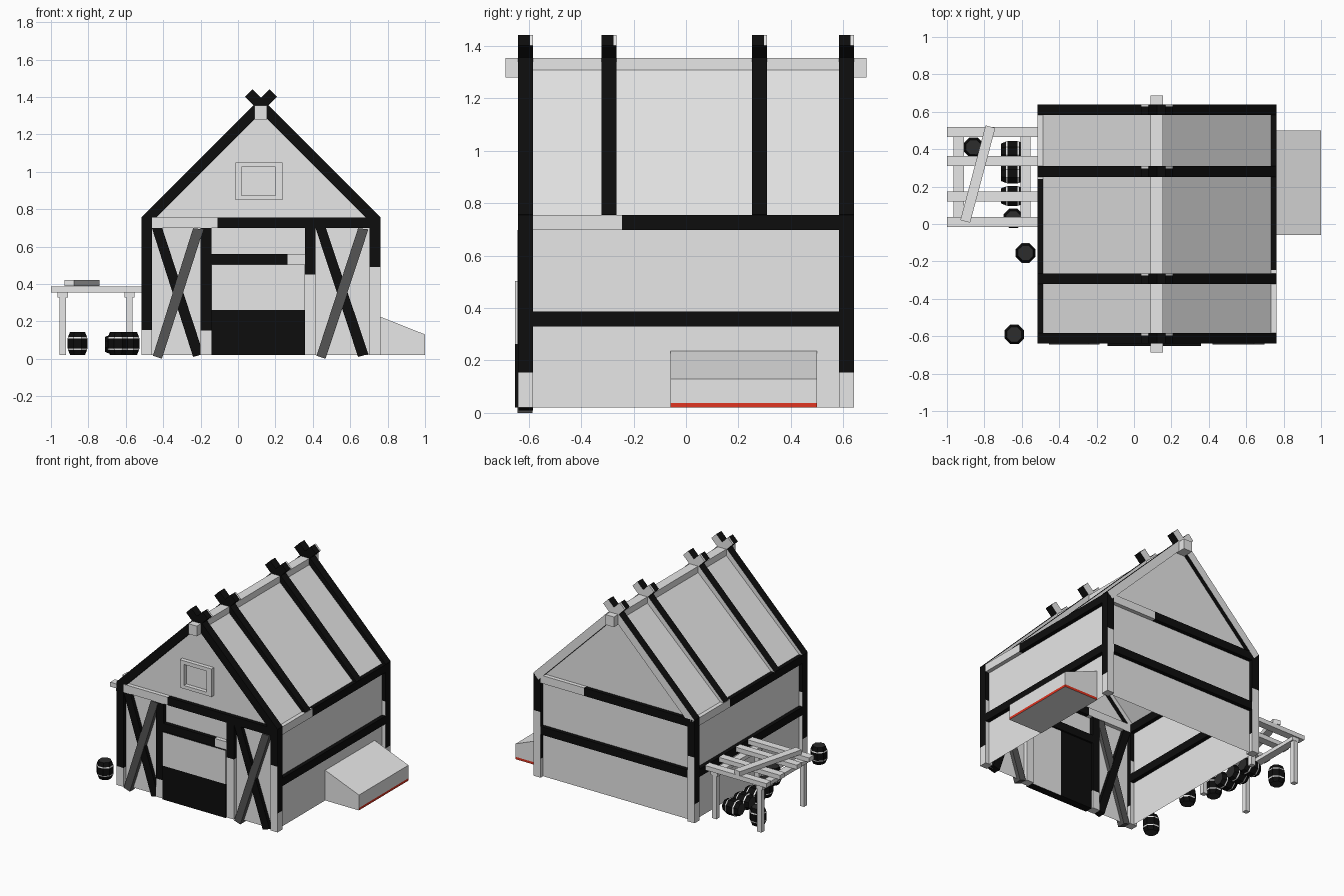
import bpy, bmesh, math
from mathutils import Vector, Matrix

if "Cube" in bpy.data.objects:
    bpy.data.objects.remove(bpy.data.objects["Cube"])

COLOURS = {"light": (0.8, 0.8, 0.8, 1), "black": (0.004, 0.004, 0.004, 1),
           "grey": (0.09, 0.09, 0.09, 1), "charcoal": (0.025, 0.025, 0.025, 1),
           "red": (0.75, 0.035, 0.015, 1)}
KEYS = list(COLOURS)
MATS = []
for key, col in COLOURS.items():
    m = bpy.data.materials.new(key)
    m.diffuse_color = col
    m.use_nodes = True
    m.node_tree.nodes["Principled BSDF"].inputs["Base Color"].default_value = m.diffuse_color
    MATS.append(m)

CX = 0.1225          # barn centre line
T = 0.0285           # half timber thickness
WX = (-0.4875, 0.7325)
WY = (-0.6115, 0.6115)


def finish(bm, name, rule, cuts=()):
    """Cut along axis planes, colour faces by rule (a name or a function), make the object."""
    for axis, val in cuts:
        n = Vector((0, 0, 0))
        n[axis] = 1
        bmesh.ops.bisect_plane(bm, geom=bm.verts[:] + bm.edges[:] + bm.faces[:],
                               plane_co=n * val, plane_no=n)
    bmesh.ops.recalc_face_normals(bm, faces=bm.faces)
    used = []
    for f in bm.faces:
        key = rule(f.calc_center_median(), f.normal) if callable(rule) else rule
        if key not in used:
            used.append(key)
        f.material_index = used.index(key)
    me = bpy.data.meshes.new(name)
    bm.to_mesh(me)
    bm.free()
    for key in used:
        me.materials.append(MATS[KEYS.index(key)])
    ob = bpy.data.objects.new(name, me)
    bpy.context.collection.objects.link(ob)
    return ob


def box(name, x, y, z, rule="light", cuts=()):
    bm = bmesh.new()
    bmesh.ops.create_cube(bm, size=1)
    for v in bm.verts:
        v.co = [r[0] if c < 0 else r[1] for r, c in zip((x, y, z), v.co)]
    return finish(bm, name, rule, cuts)


def prism(name, pts, y0, y1, rule="light", cuts=(), open_bottom=False):
    """Extrude an x-z profile along y."""
    bm = bmesh.new()
    f = bm.faces.new([bm.verts.new((x, y0, z)) for x, z in pts])
    ext = bmesh.ops.extrude_face_region(bm, geom=[f])["geom"]
    for v in ext:
        if isinstance(v, bmesh.types.BMVert):
            v.co.y = y1
    bmesh.ops.recalc_face_normals(bm, faces=bm.faces)
    if open_bottom:
        bmesh.ops.delete(bm, geom=[g for g in bm.faces if g.normal.z < -0.9], context='FACES_ONLY')
    return finish(bm, name, rule, cuts)


def barrel(name, loc, lying=False):
    bm = bmesh.new()
    prof = [(-.062, .043), (-.034, .055), (-.026, .057), (.026, .057), (.034, .055), (.062, .043)]
    rings = [[bm.verts.new((r * math.cos(a * math.pi / 4 + .39), r * math.sin(a * math.pi / 4 + .39), z))
              for a in range(8)] for z, r in prof]
    for lo, hi in zip(rings, rings[1:]):
        for i in range(8):
            bm.faces.new((lo[i], lo[(i + 1) % 8], hi[(i + 1) % 8], hi[i]))
    bm.faces.new(rings[0])
    bm.faces.new(rings[-1])

    def rule(c, n):
        if abs(n.z) > .9:
            return "charcoal"
        return "light" if .027 < abs(c.z) < .033 else "black"
    ob = finish(bm, name, rule)
    rot = Matrix.Rotation(math.pi / 2, 4, 'Y') if lying else Matrix.Identity(4)
    ob.data.transform(Matrix.Translation(loc) @ rot)


def around(v):
    return (v - T, v + T)


# Wall and roof shell, open underneath
prism("barn_shell", [(WX[0], .02), (WX[0], .755), (CX, 1.34), (WX[1], .755), (WX[1], .02)],
      *WY, open_bottom=True)

# Corner posts with pale feet
for ix, x in enumerate(WX):
    for iy, y in enumerate(WY):
        def post_rule(c, n, ix=ix, iy=iy):
            tall = n.y > .5 or (n.y < -.5 and ix == 1)
            return "light" if c.z < (.49 if tall else .155) else "black"
        box("corner_post", around(x), around(y), (.02, .755), post_rule, [(2, .155), (2, .49)])

# Eave beams and middle rails
IX, IY = (WX[0] + T, WX[1] - T), (WY[0] + T, WY[1] - T)
box("front_eave_beam", IX, around(WY[0]), (.698, .755),
    lambda c, n: "light" if c.x < -.11 else "black", [(0, -.11)])
box("back_eave_beam", IX, around(WY[1]), (.698, .755),
    lambda c, n: "light" if c.x > .36 else "black", [(0, .36)])
box("left_eave_beam", around(WX[0]), IY, (.698, .755),
    lambda c, n: "light" if c.y > .24 else "black", [(1, .24)])
box("right_eave_beam", around(WX[1]), IY, (.698, .755),
    lambda c, n: "light" if c.y < -.245 else "black", [(1, -.245)])
for x in WX:
    box("side_rail", around(x), IY, (.33, .387), "black")
box("back_rail", IX, around(WY[1]), (.33, .387), "black")

# Crossing rafters and ridge beam
for y in (WY[0], -.293, .281, WY[1]):
    for s in (1, -1):
        def rafter_rule(c, n, s=s, y=y):
            cap = n.x * s > .5 and n.z > .5 and c.y > y + T - .013
            return "light" if n.y > .5 or cap else "black"
        pts = [(-.516, .757), (.168, 1.441), (.208, 1.401), (-.476, .717)]
        prism("rafter", [(CX + s * (px - CX), pz) for px, pz in pts], y - T, y + T,
              rafter_rule, [(1, y + T - .012)])
box("ridge_beam", (.089, .156), (-.688, .688), (1.28, 1.353))

# Door posts, rail and door
box("door_post_left", (-.20, -.142), around(WY[0]), (.02, .698),
    lambda c, n: "light" if c.z < .15 else "black", [(2, .15)])
box("door_post_right", (.358, .415), around(WY[0]), (.02, .698),
    lambda c, n: "light" if c.z < .45 else "black", [(2, .45)])
box("door_rail", (-.142, .358), around(WY[0]), (.503, .56),
    lambda c, n: "light" if c.x > .265 else "black", [(0, .265)])


def door_rule(c, n):
    if n.y > .5:
        return "black" if c.x < .115 else "light"
    return "black" if c.z < .262 or n.z > .5 else "light"


box("door", (-.142, .358), (-.652, -.596), (.02, .503), door_rule, [(2, .262), (0, .115)])

# Cross braces on the front
for x0, x1 in ((-.46, -.185), (.415, .697)):
    prism("brace_black", [(x0, .698), (x0 + .055, .698), (x1, .025), (x1 - .055, .01)],
          WY[0] - T + .002, WY[0] + T, "black")
    prism("brace_grey", [(x0 + .005, .016), (x0 + .053, 0), (x1, .692), (x1 - .055, .698)],
          WY[0] - T - .003, WY[0] + T - .003,
          "grey")

# Gable window frame
for x, z in (((-.013, .02), (.85, 1.05)), ((.2, .238), (.85, 1.05)),
             ((.02, .2), (.85, .874)), ((.02, .2), (1.024, 1.05))):
    box("window_frame", x, (-.64, -.6), z)

# Sloping cellar hatch on the right, with red lower edge
prism("cellar_hatch", [(.73, .02), (.73, .237), (1, .13), (1, .02)], -.06, .5,
      lambda c, n: "red" if c.z < .037 and (n.x > .5 or n.y > .5) else "light", [(2, .037)])

# Slatted stand on the left
for y in (.492, .337, .147, .01):
    box("stand_slat", (-1, -.515), (y - .027, y + .027), (.355, .387))
for x in (-.937, -.58):
    box("stand_bearer", (x - .027, x + .027), (-.005, .51), (.328, .355))
    for y in (.01, .492):
        box("stand_leg", (x - .017, x + .017), (y - .017, y + .017), (.02, .328))
plank = box("loose_plank", (-.027, .027), (-.262, .262), (.388, .42))
plank.data.transform(Matrix.Translation((-.835, .267, 0)) @ Matrix.Rotation(-.26, 4, 'Z'))

# Barrels
for x, y in ((-.858, .41), (-.58, -.155), (-.64, -.59), (-.645, .03)):
    barrel("standing_barrel", (x, y, .082))
for y in (.39, .27, .15):
    barrel("lying_barrel", (-.65, y, .077), True)
